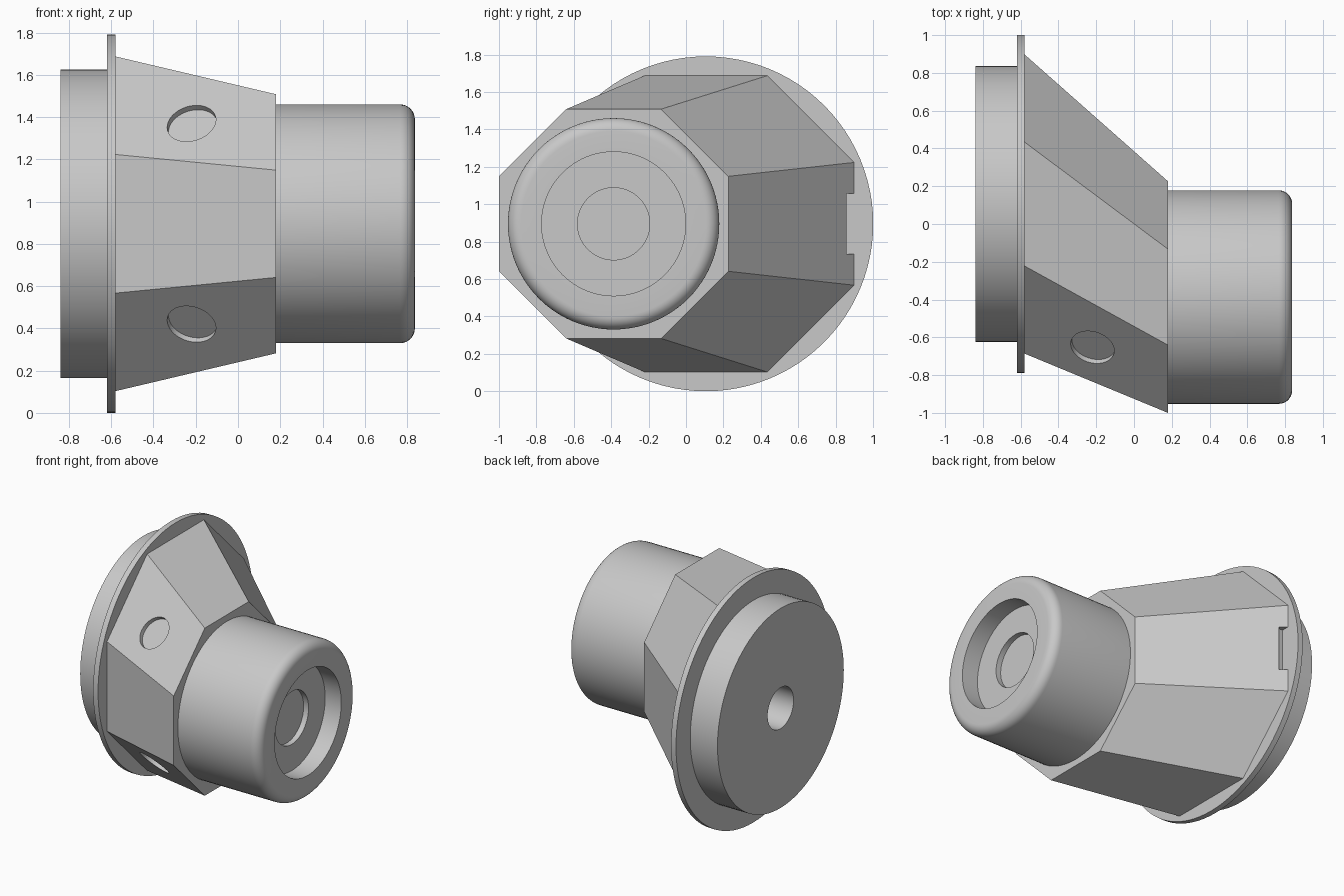
import bpy, bmesh, math
from mathutils import Vector, Matrix

cube = bpy.data.objects.get("Cube")
if cube:
    bpy.data.objects.remove(cube, do_unlink=True)

grey = bpy.data.materials.new("light_grey")
grey.use_nodes = True
color = (0.58, 0.58, 0.58, 1)
grey.diffuse_color = color
grey.node_tree.nodes["Principled BSDF"].inputs["Base Color"].default_value = color

Z = 0.895           # height of both axes
REAR_Y = 0.106      # axis of flange and rear boss
NOSE_Y = -0.387     # axis of the offset nose
X_REAR, X_NOSE = -0.58, 0.18


def finish(bm, name):
    bmesh.ops.recalc_face_normals(bm, faces=bm.faces)
    mesh = bpy.data.meshes.new(name)
    bm.to_mesh(mesh)
    bm.free()
    mesh.materials.append(grey)
    obj = bpy.data.objects.new(name, mesh)
    bpy.context.collection.objects.link(obj)
    return obj


def activate(obj):
    bpy.ops.object.select_all(action='DESELECT')
    obj.select_set(True)
    bpy.context.view_layer.objects.active = obj


def smooth(obj, degrees):
    activate(obj)
    bpy.ops.object.shade_smooth_by_angle(angle=math.radians(degrees))


def lathe(name, profile, y, steps=96):
    """Revolve (x, radius) points about an axis parallel to x; ends are capped."""
    bm = bmesh.new()
    rings = []
    for x, r in profile:
        angles = [math.tau * i / steps for i in range(steps)]
        rings.append([bm.verts.new((x, y + r * math.cos(a), Z + r * math.sin(a)))
                      for a in angles])
    for a, b in zip(rings, rings[1:]):
        for i in range(steps):
            j = (i + 1) % steps
            bm.faces.new((a[i], a[j], b[j], b[i]))
    bm.faces.new(rings[0])
    bm.faces.new(rings[-1])
    obj = finish(bm, name)
    smooth(obj, 30)
    return obj


def cut(obj, cutter):
    mod = obj.modifiers.new("cut", 'BOOLEAN')
    mod.operation = 'DIFFERENCE'
    mod.solver = 'EXACT'
    mod.object = cutter
    activate(obj)
    bpy.ops.object.modifier_apply(modifier=mod.name)
    bpy.data.objects.remove(cutter, do_unlink=True)


# Rear boss with a centre hole, and the thin flange
lathe("rear_boss", [(-0.4, 0.15), (-0.84, 0.15), (-0.84, 0.73), (-0.61, 0.73)], REAR_Y)
lathe("flange", [(-0.62, 0.3), (-0.62, 0.895), (X_REAR, 0.895), (X_REAR, 0.3)], REAR_Y)

# Nose with rounded rim and stepped recess
R, fillet, front = 0.565, 0.07, 0.837
arc = [(front - fillet + fillet * math.sin(t), R - fillet + fillet * math.cos(t))
       for t in (math.pi / 2 * i / 8 for i in range(9))]
floor = front - 0.13
lathe("nose", [(X_NOSE - 0.02, R)] + arc +
      [(front, 0.385), (floor, 0.385), (floor, 0.193), (floor - 0.04, 0.193)], NOSE_Y)


# Octagonal skewed body
def octagon(bm, x, y, apothem):
    r = apothem / math.cos(math.pi / 8)
    return [bm.verts.new((x, y + r * math.cos(a), Z + r * math.sin(a)))
            for a in (math.pi / 8 + math.pi / 4 * i for i in range(8))]


bm = bmesh.new()
big = octagon(bm, X_REAR, REAR_Y, 0.792)
small = octagon(bm, X_NOSE, NOSE_Y, 0.613)
for i in range(8):
    j = (i + 1) % 8
    bm.faces.new((big[i], big[j], small[j], small[i]))
bm.faces.new(big)
bm.faces.new(small)
# Round dimples lie square to the two front diagonal facets
dimples = []
for i in (2, 4):
    p, q, s = big[i].co, big[i + 1].co, small[i].co
    normal = (q - p).cross(s - p).normalized()
    if normal.y > 0:
        normal = -normal
    z = Z + (0.475 if i == 2 else -0.475)
    centre = Vector((-0.22, 0, z))
    centre.y = p.y - (normal.x * (centre.x - p.x) + normal.z * (z - p.z)) / normal.y
    dimples.append((centre, normal))
body = finish(bm, "octagonal_body")

for centre, normal in dimples:
    bm = bmesh.new()
    turn = normal.to_track_quat('Z', 'Y').to_matrix().to_4x4()
    bmesh.ops.create_cone(bm, cap_ends=True, segments=64, radius1=0.118,
                          radius2=0.118, depth=0.06,
                          matrix=Matrix.Translation(centre) @ turn)
    cut(body, finish(bm, "dimple_cutter"))

# Rectangular notch at the back, next to the flange
bm = bmesh.new()
bmesh.ops.create_cube(bm, size=1, matrix=Matrix.Translation((-0.57, 0.92, Z))
                      @ Matrix.Diagonal((0.07, 0.16, 0.325, 1)))
cut(body, finish(bm, "notch_cutter"))
smooth(body, 20)
